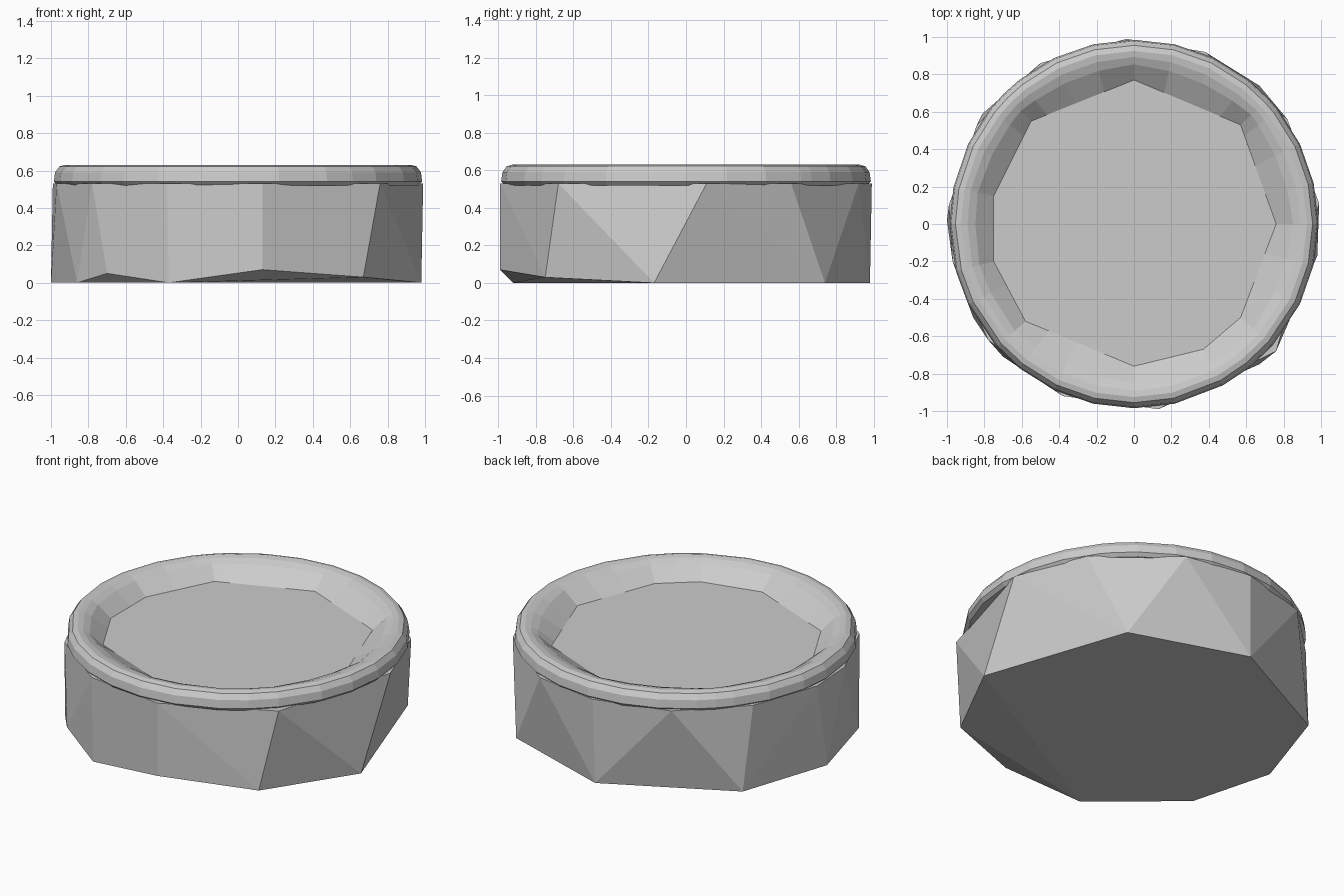
import bpy, bmesh, math

if "Cube" in bpy.data.objects:
    bpy.data.objects.remove(bpy.data.objects["Cube"])


def make_object(name, bm):
    bmesh.ops.recalc_face_normals(bm, faces=bm.faces[:])
    me = bpy.data.meshes.new(name)
    bm.to_mesh(me)
    bm.free()
    ob = bpy.data.objects.new(name, me)
    bpy.context.collection.objects.link(ob)
    return ob


# Faceted body: hull between an irregular base and an irregular top outline
TOP_Z, RIM_Z = 0.53, 0.63
base = [(0.67, 0.74, 0), (-0.05, 0.98, 0), (-0.81, 0.59, 0), (-1.0, 0.02, 0),
        (-0.86, -0.5, 0), (-0.37, -0.92, 0), (0.13, -0.99, 0.07),
        (0.67, -0.75, 0.03), (0.98, -0.17, 0), (-0.70, -0.71, 0.05)]
top = [(0.13, -0.99), (0.76, -0.68), (0.99, 0.11), (0.82, 0.56), (0.38, 0.92),
       (-0.04, 0.99), (-0.5, 0.86), (-0.84, 0.53), (-0.99, 0.1),
       (-0.97, -0.2), (-0.78, -0.62), (-0.38, -0.92)]
bm = bmesh.new()
for p in base + [(x, y, TOP_Z) for x, y in top]:
    bm.verts.new(p)
res = bmesh.ops.convex_hull(bm, input=bm.verts[:])
bmesh.ops.dissolve_limit(bm, angle_limit=0.01, verts=bm.verts[:], edges=bm.edges[:])
make_object("body", bm)

# Rim: polygonal inner lip blending out to a round outer edge
lip = [(0.76, 0), (0.57, 0.53), (0, 0.77), (-0.55, 0.55), (-0.75, 0.15),
       (-0.75, -0.20), (-0.58, -0.52), (0, -0.76), (0.37, -0.67), (0.57, -0.50)]


def lip_radius(a):
    """Distance from the centre to the inner lip polygon at angle a."""
    c, s = math.cos(a), math.sin(a)
    for (x1, y1), (x2, y2) in zip(lip, lip[1:] + lip[:1]):
        dx, dy = x2 - x1, y2 - y1
        den = c * dy - s * dx
        r = (x1 * dy - y1 * dx) / den
        along = ((r * c - x1) * dx + (r * s - y1) * dy) / (dx * dx + dy * dy)
        if r > 0 and -1e-6 <= along <= 1 + 1e-6:
            return r
    return 0.76


angles = [math.atan2(y, x) % math.tau for x, y in lip]
for i in range(28):
    a = math.tau * i / 28
    if all(abs((a - b + math.pi) % math.tau - math.pi) > 0.07 for b in angles):
        angles.append(a)
angles.sort()

bm = bmesh.new()
rings = []
for a in angles:
    r = lip_radius(a)
    section = [(r, TOP_Z - 0.01), (r, TOP_Z), (0.3 * r + 0.70 * 0.89, 0.605),
               (0.12 * r + 0.88 * 0.91, RIM_Z - 0.006), (0.925, RIM_Z),
               (0.955, 0.622), (0.978, 0.59), (0.985, 0.54), (0.965, TOP_Z - 0.01)]
    rings.append([bm.verts.new((q * math.cos(a), q * math.sin(a), z)) for q, z in section])
for s, t in zip(rings, rings[1:] + rings[:1]):
    for j in range(len(s)):
        k = (j + 1) % len(s)
        bm.faces.new((s[j], s[k], t[k], t[j]))
make_object("rim", bm)
